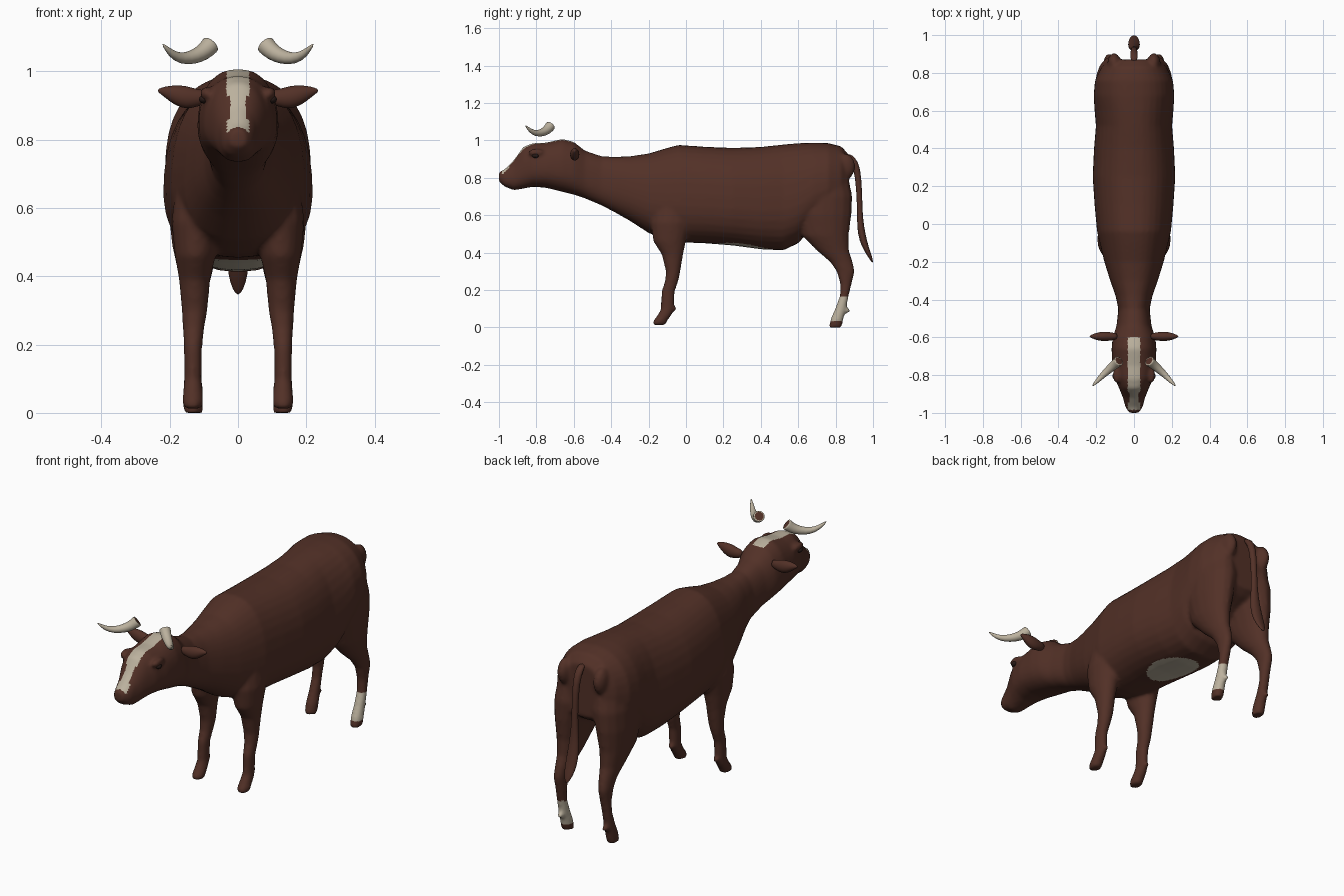
import bpy, bmesh
from math import cos, sin, tau
from mathutils import Vector, Matrix

cube = bpy.data.objects.get("Cube")
if cube:
    bpy.data.objects.remove(cube)


def material(name, rgb):
    m = bpy.data.materials.new(name)
    m.use_nodes = True
    m.diffuse_color = (*rgb, 1)
    m.node_tree.nodes["Principled BSDF"].inputs["Base Color"].default_value = (*rgb, 1)
    return m


coat = material("chestnut coat", (.085, .03, .02))
cream = material("cream", (.5, .44, .34))
dark = material("dark eye", (.02, .01, .008))


def spow(v, p):
    return abs(v) ** p * (1 if v >= 0 else -1)


def loft(bm, rings, axis, n=20, square=1, taper=0):
    """Skin rings of (x, y, z, half width, half depth) lying across an axis."""
    rows = []
    for x, y, z, a, b in rings:
        row = []
        for i in range(n):
            c, s = spow(cos(tau * i / n), square), spow(sin(tau * i / n), square)
            u, v = a * c * (1 - taper * s), b * s
            off = {"x": (0, u, v), "y": (u, 0, v), "z": (u, v, 0)}[axis]
            row.append(bm.verts.new(Vector((x, y, z)) + Vector(off)))
        rows.append(row)
    for r, q in zip(rows, rows[1:]):
        for i in range(n):
            bm.faces.new((r[i], r[(i + 1) % n], q[(i + 1) % n], q[i]))
    bm.faces.new(rows[0])
    bm.faces.new(rows[-1])


def blob(bm, at, size):
    m = Matrix.Translation(at) @ Matrix.Diagonal((*size, 1))
    bmesh.ops.create_icosphere(bm, subdivisions=3, radius=1, matrix=m)


def finish(bm, name, mats, subsurf=0):
    bmesh.ops.recalc_face_normals(bm, faces=bm.faces)
    me = bpy.data.meshes.new(name)
    bm.to_mesh(me)
    bm.free()
    for m in mats:
        me.materials.append(m)
    ob = bpy.data.objects.new(name, me)
    bpy.context.collection.objects.link(ob)
    me.shade_smooth()
    if subsurf:
        ob.modifiers.new("subsurf", "SUBSURF").levels = subsurf
        ob.modifiers["subsurf"].render_levels = subsurf
    return ob


# Trunk, neck and head: y, top, bottom, half width
trunk = [
    (-1, .83, .78, .025), (-.97, .845, .753, .045), (-.92, .895, .733, .058),
    (-.87, .965, .742, .078), (-.82, .985, .752, .1), (-.75, .988, .747, .114),
    (-.66, 1.008, .725, .118), (-.6, .992, .71, .112), (-.54, .945, .69, .092),
    (-.45, .915, .652, .082), (-.38, .912, .615, .097), (-.3, .915, .57, .125),
    (-.2, .93, .505, .156), (-.1, .96, .465, .18), (-.04, .976, .455, .194),
    (.1, .966, .45, .207), (.25, .96, .438, .217), (.4, .965, .418, .21),
    (.52, .978, .412, .2), (.6, .985, .45, .207), (.68, .988, .54, .212),
    (.76, .986, .59, .205), (.83, .968, .62, .172), (.87, .925, .65, .13),
]
bm = bmesh.new()
loft(bm, [(0, y, (t + b) / 2, w, (t - b) / 2) for y, t, b, w in trunk],
     "y", 32, .85, .1)

# Legs: centre x, front y, back y, z, half width
front_leg = [
    (.115, -.15, .03, .72, .06), (.12, -.19, .03, .56, .075),
    (.125, -.175, .0, .46, .06), (.127, -.13, -.015, .39, .046),
    (.127, -.108, -.03, .3, .038), (.13, -.112, -.04, .25, .032),
    (.132, -.132, -.06, .19, .027), (.132, -.134, -.064, .1, .026),
    (.132, -.15, -.075, .07, .029), (.132, -.175, -.1, .035, .031),
    (.132, -.18, -.11, .012, .028),
]
hind_leg = [
    (.1, .58, .87, .8, .09), (.11, .58, .89, .7, .095),
    (.12, .58, .885, .6, .085), (.125, .62, .87, .49, .068),
    (.125, .7, .872, .41, .05), (.127, .77, .892, .35, .037),
    (.13, .805, .903, .3, .031), (.13, .825, .885, .23, .027),
    (.132, .823, .87, .17, .026), (.132, .797, .857, .1, .027),
    (.132, .775, .843, .05, .03), (.132, .762, .832, .0, .029),
]
for side in (1, -1):
    for leg in (front_leg, hind_leg):
        loft(bm, [(side * x, (f + k) / 2, z, w, (k - f) / 2)
                  for x, f, k, z, w in leg], "z", 16)
    # Dewclaws, pin bones and brows
    blob(bm, (side * .13, -.066, .1), (.016, .017, .015))
    blob(bm, (side * .13, .86, .09), (.016, .017, .015))
    blob(bm, (side * .105, .85, .86), (.035, .055, .07))
    blob(bm, (side * .092, -.8, .935), (.02, .045, .02))
body = finish(bm, "body", [coat, cream])

# Fuse the parts into one soft skin
rm = body.modifiers.new("fuse", "REMESH")
rm.mode, rm.voxel_size = "VOXEL", .0095
sm = body.modifiers.new("soften", "SMOOTH")
sm.factor, sm.iterations = .5, 6
bpy.context.view_layer.objects.active = body
for name in ("fuse", "soften"):
    bpy.ops.object.modifier_apply(modifier=name)
body.data.materials.clear()
for m in (coat, cream):
    body.data.materials.append(m)


# White markings: blaze, hind sock and belly patch
def marked(c, n):
    width = .021 if -.945 < c.y < -.89 else .033
    blaze = -.985 < c.y < -.6 and c.z > .82 and abs(c.x) < width and n.z > .1
    sock = c.x > 0 and c.y > .7 and .035 < c.z < .17
    belly = (c.x / .1) ** 2 + ((c.y - .3) / .16) ** 2 < 1 and n.z < -.3
    return blaze or sock or belly


for p in body.data.polygons:
    p.material_index = int(marked(p.center, p.normal))
    p.use_smooth = True

# Tail with tuft: y, z, half width, half depth
tail = [(.86, .93, .02, .02), (.905, .89, .02, .02), (.922, .8, .017, .017),
        (.928, .68, .016, .015), (.93, .58, .022, .016), (.938, .5, .032, .022),
        (.958, .43, .033, .019), (.983, .38, .025, .012), (.998, .345, .006, .004)]
bm = bmesh.new()
loft(bm, [(0, *t) for t in tail], "z", 12)
finish(bm, "tail", [coat], 1)

# Ears, horns and eyes on both sides
ear = [(.085, .925, .016, .02), (.12, .922, .022, .026), (.15, .923, .027, .036),
       (.185, .93, .024, .031), (.215, .94, .014, .016), (.236, .944, .003, .004)]
horn = [(.08, -.725, 1.078, .029), (.1, -.742, 1.056, .026), (.13, -.768, 1.041, .022),
        (.165, -.8, 1.036, .017), (.195, -.832, 1.05, .012), (.222, -.86, 1.082, .003)]
for side, label in ((1, "left"), (-1, "right")):
    bm = bmesh.new()
    loft(bm, [(side * x, -.595, z, a, b) for x, z, a, b in ear], "x", 12)
    finish(bm, label + "_ear", [coat], 1)

    bm = bmesh.new()
    pts = [Vector((side * x, y, z)) for x, y, z, r in horn]
    rows = []
    for i, p in enumerate(pts):
        d = pts[min(i + 1, len(pts) - 1)] - pts[max(i - 1, 0)]
        turn = d.to_track_quat("Z", "Y")
        rows.append([bm.verts.new(p + turn @ Vector((cos(tau * k / 12), sin(tau * k / 12), 0))
                                  * horn[i][3]) for k in range(12)])
    for r, q in zip(rows, rows[1:]):
        for k in range(12):
            bm.faces.new((r[k], r[(k + 1) % 12], q[(k + 1) % 12], q[k]))
    bm.faces.new(rows[-1])
    base = bmesh.ops.inset_individual(bm, faces=[bm.faces.new(rows[0])], thickness=.003)
    bm.faces.ensure_lookup_table()
    max(bm.faces, key=lambda f: len(f.verts) * 10 - abs(f.calc_center_median().x)).material_index = 1
    finish(bm, label + "_horn", [cream, coat], 1)

    bm = bmesh.new()
    blob(bm, (side * .1, -.805, .918), (.014, .018, .012))
    finish(bm, label + "_eye", [dark])
